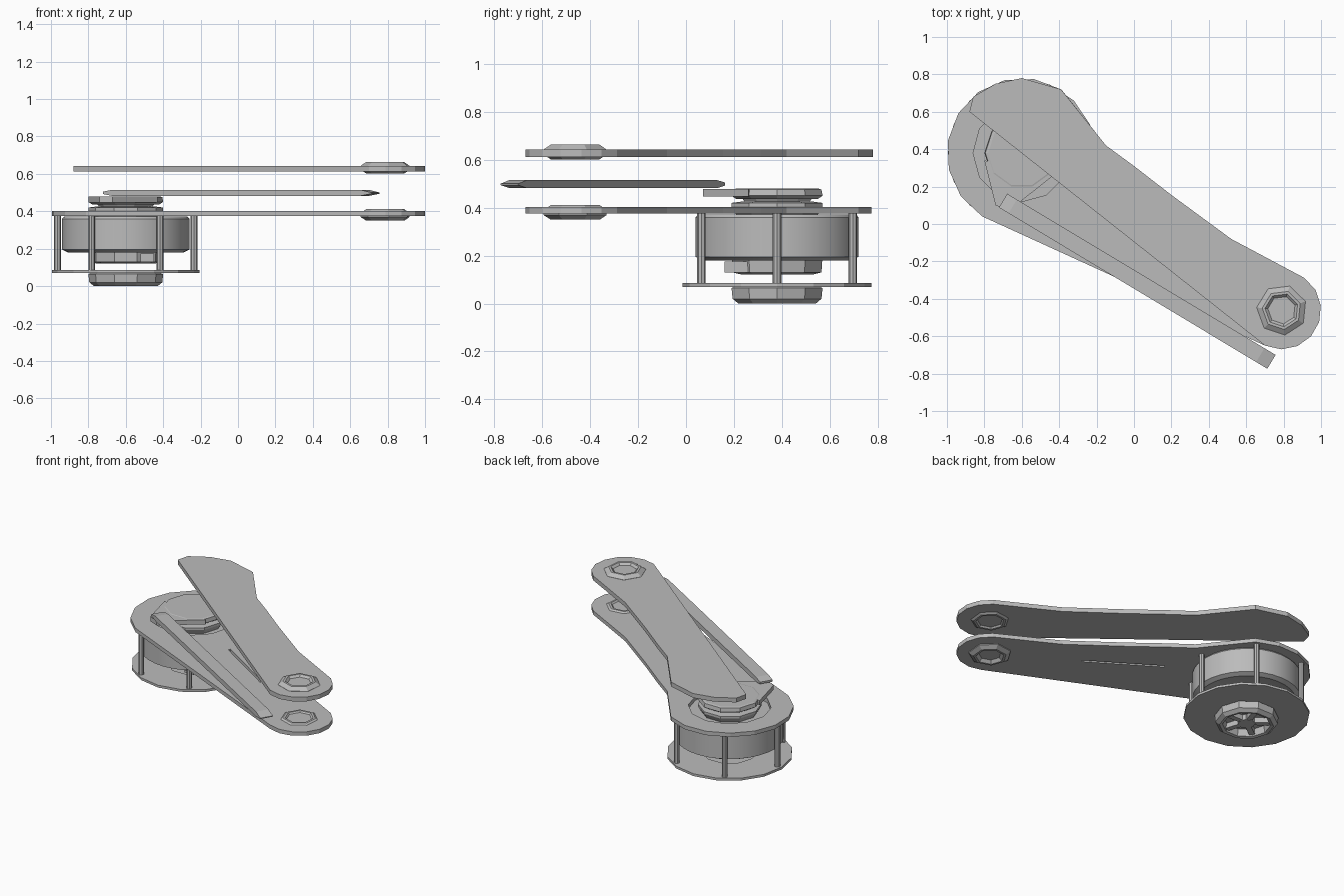
import bpy, bmesh
from math import sin, cos, pi, radians
from mathutils import Vector

if "Cube" in bpy.data.objects:
    bpy.data.objects.remove(bpy.data.objects["Cube"])

grey = bpy.data.materials.new("neutral_grey")
grey.use_nodes = True
tone = (0.5, 0.5, 0.5, 1)
grey.diffuse_color = tone
grey.node_tree.nodes["Principled BSDF"].inputs["Base Color"].default_value = tone

MOTOR = Vector((-0.6, 0.38))
TIP = Vector((0.79, -0.46))


def arc(c, r, a, b, n):
    angles = [radians(a + (b - a) * i / n) for i in range(n + 1)]
    return [(c[0] + r * cos(t), c[1] + r * sin(t)) for t in angles]


def ring(c, r, n, start=0):
    return arc(c, r, start, start + 360, n)[:-1]


def finish(name, mesh):
    mesh.materials.clear()
    mesh.materials.append(grey)
    ob = bpy.data.objects.new(name, mesh)
    bpy.context.collection.objects.link(ob)
    return ob


def plate(name, outlines, z0, z1):
    """Flat sheet from an outer outline followed by hole outlines."""
    cu = bpy.data.curves.new(name + "_outline", "CURVE")
    cu.dimensions = "2D"
    cu.fill_mode = "BOTH"
    cu.extrude = (z1 - z0) / 2
    for pts in outlines:
        sp = cu.splines.new("POLY")
        sp.points.add(len(pts) - 1)
        for p, xy in zip(sp.points, pts):
            p.co = (xy[0], xy[1], 0, 1)
        sp.use_cyclic_u = True
    tmp = bpy.data.objects.new(name + "_outline", cu)
    bpy.context.collection.objects.link(tmp)
    deps = bpy.context.evaluated_depsgraph_get()
    mesh = bpy.data.meshes.new_from_object(tmp.evaluated_get(deps))
    bpy.data.objects.remove(tmp)
    bm = bmesh.new()
    bm.from_mesh(mesh)
    bmesh.ops.remove_doubles(bm, verts=bm.verts, dist=0.0001)
    bmesh.ops.recalc_face_normals(bm, faces=bm.faces)
    bmesh.ops.translate(bm, verts=bm.verts, vec=(0, 0, (z0 + z1) / 2))
    bm.to_mesh(mesh)
    bm.free()
    for p in mesh.polygons:
        p.use_smooth = False
    return finish(name, mesh)


def lathe(name, c, profile, n, smooth=False, start=0):
    """Turn a (radius, height) profile about a vertical axis, with end caps."""
    bm = bmesh.new()
    loops = []
    for r, z in profile:
        loops.append([bm.verts.new((x, y, z)) for x, y in ring(c, r, n, start)])
    for a, b in zip(loops, loops[1:]):
        for i in range(n):
            j = (i + 1) % n
            bm.faces.new((a[i], a[j], b[j], b[i]))
    bm.faces.new(loops[0])
    bm.faces.new(loops[-1])
    bmesh.ops.recalc_face_normals(bm, faces=bm.faces)
    mesh = bpy.data.meshes.new(name)
    bm.to_mesh(mesh)
    bm.free()
    ob = finish(name, mesh)
    if smooth:
        bpy.ops.object.select_all(action="DESELECT")
        ob.select_set(True)
        bpy.context.view_layer.objects.active = ob
        bpy.ops.object.shade_smooth_by_angle(angle=radians(30))
    return ob


# Arm plates share the concave edge and the rounded tip
waist = [(-0.15, 0.42), (0, 0.31), (0.2, 0.155), (0.52, -0.08)]
tip_arc = arc(TIP, 0.21, 55, -115, 7)
lower_outline = arc(MOTOR, 0.4, 238, 58, 8) + waist + tip_arc
upper_outline = [(-0.88, 0.6), (-0.86, 0.68), (-0.74, 0.75), (-0.6, 0.78),
                 (-0.39, 0.72)] + waist + tip_arc

# Narrow slot along the middle of the lower arm
a, b = Vector((-0.15, 0.12)), Vector((0.29, -0.16))
side = (b - a).orthogonal().normalized() * 0.008
slot = [a + side, b + side, b - side, a - side]

plate("lower_arm", [lower_outline, ring(MOTOR, 0.26, 12), slot], 0.375, 0.402)
plate("upper_arm", [upper_outline], 0.612, 0.642)

# Faceted bosses at the arm tip, dished on both faces
for name, z in (("lower_boss", 0.381), ("upper_boss", 0.633)):
    lathe(name, TIP, [(0.07, z - 0.012), (0.09, z - 0.031), (0.105, z - 0.031),
                      (0.135, z - 0.012), (0.135, z + 0.01), (0.105, z + 0.03),
                      (0.09, z + 0.03), (0.075, z + 0.016)], 7, start=20)

# Motor can with its lower core and cable plug
lathe("motor_can", MOTOR, [(0.2, 0.2), (0.31, 0.18), (0.34, 0.195), (0.34, 0.36),
                           (0.33, 0.372), (0.2, 0.372)], 32, smooth=True)
lathe("motor_core", MOTOR, [(0.16, 0.122), (0.195, 0.13), (0.2, 0.2)], 10)
plate("cable_plug", [[(-0.52, 0.16), (-0.45, 0.16), (-0.45, 0.26), (-0.52, 0.26)]],
      0.13, 0.175)

# Base ring, standoff posts and foot
plate("base_ring", [ring(MOTOR, 0.395, 16), ring(MOTOR, 0.17, 10)], 0.07, 0.086)
for i, p in enumerate(ring(MOTOR, 0.365, 6)):
    lathe(f"post_{i + 1}", p, [(0.018, 0.08), (0.018, 0.38)], 8)
lathe("foot", MOTOR, [(0.14, 0.05), (0.15, 0.005), (0.17, 0), (0.195, 0.02),
                      (0.2, 0.065), (0.17, 0.075)], 10)
lathe("foot_bearing", MOTOR, [(0.04, 0.012), (0.055, 0.012), (0.055, 0.055)], 8)
for i in range(5):
    t = 2 * pi * i / 5
    d, s = Vector((cos(t), sin(t))), Vector((-sin(t), cos(t))) * 0.018
    spoke = [MOTOR + d * 0.04 + s, MOTOR + d * 0.15 + s,
             MOTOR + d * 0.15 - s, MOTOR + d * 0.04 - s]
    plate(f"foot_spoke_{i + 1}", [spoke], 0.015, 0.052)

# Output hub above the motor, with a lug reaching the link bar
lathe("hub_flange", MOTOR, [(0.18, 0.372), (0.2, 0.405), (0.2, 0.42), (0.16, 0.425)], 10)
lathe("hub_neck", MOTOR, [(0.14, 0.42), (0.16, 0.45)], 10)
lathe("hub_cap", MOTOR, [(0.18, 0.437), (0.2, 0.45), (0.195, 0.476), (0.18, 0.48)], 10)
plate("hub_lug", [[(-0.8, 0.34), (-0.74, 0.1), (-0.67, 0.07), (-0.43, 0.26)]],
      0.447, 0.478)

# Link bar with wedge-shaped ends
start, end = Vector((-0.7, 0.125)), Vector((0.735, -0.737))
along = (end - start).normalized()
across = along.orthogonal() * 0.043
bm = bmesh.new()
stations = []
for p, lo, hi in ((start, 0.492, 0.505), (start + along * 0.06, 0.482, 0.515),
                  (end - along * 0.07, 0.482, 0.515), (end, 0.494, 0.5)):
    stations.append([bm.verts.new((*(p + across * s), z))
                     for s, z in ((1, lo), (-1, lo), (-1, hi), (1, hi))])
for q, r in zip(stations, stations[1:]):
    for i in range(4):
        j = (i + 1) % 4
        bm.faces.new((q[i], q[j], r[j], r[i]))
bm.faces.new(stations[0])
bm.faces.new(stations[-1])
bmesh.ops.recalc_face_normals(bm, faces=bm.faces)
bar = bpy.data.meshes.new("link_bar")
bm.to_mesh(bar)
bm.free()
finish("link_bar", bar)
